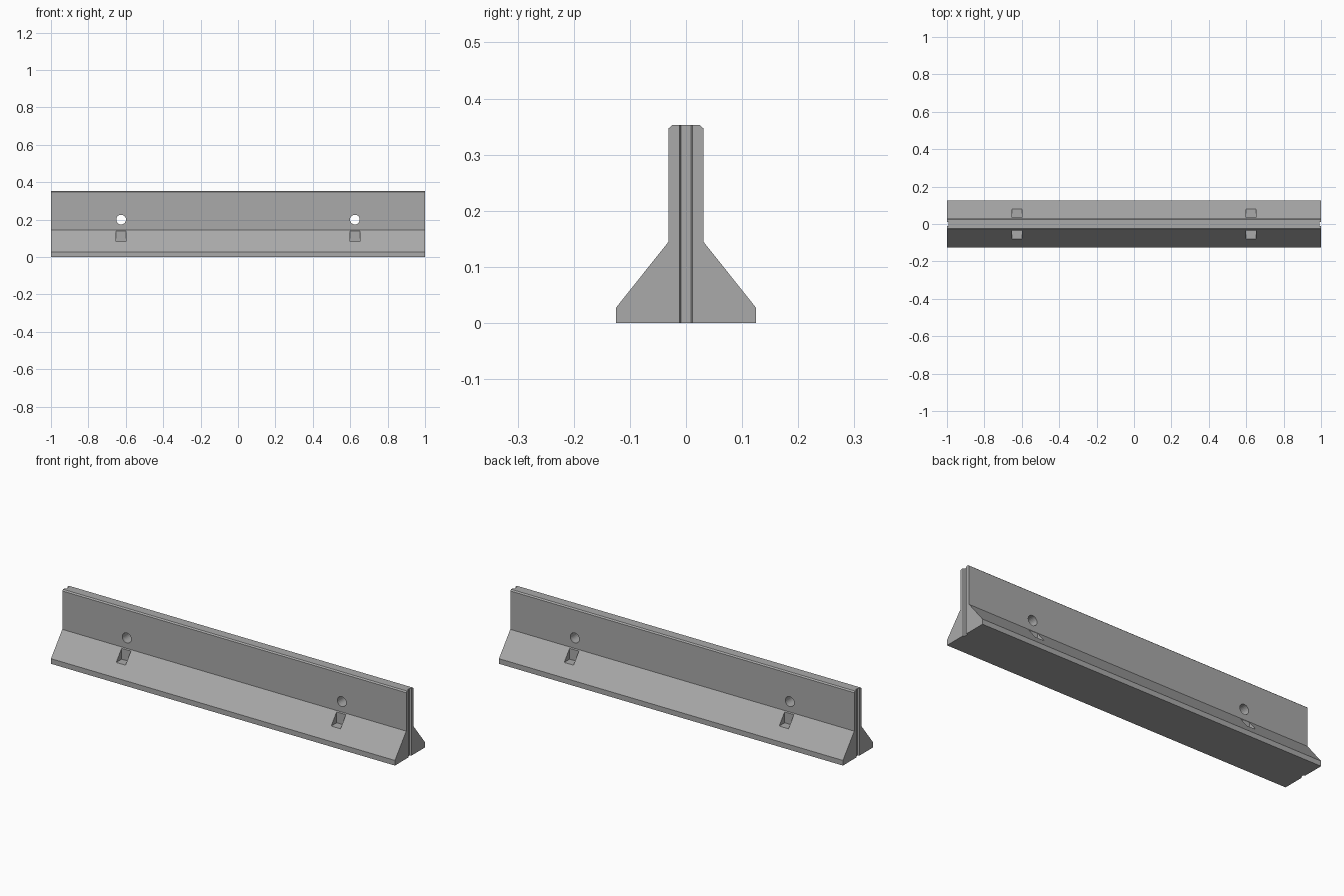
import bpy, bmesh, math

if "Cube" in bpy.data.objects:
    bpy.data.objects.remove(bpy.data.objects["Cube"])

grey = bpy.data.materials.new("concrete_grey")
grey.diffuse_color = (0.40, 0.40, 0.40, 1)
grey.use_nodes = True
grey.node_tree.nodes["Principled BSDF"].inputs["Base Color"].default_value = grey.diffuse_color


def extrude(name, pts, axis, a, b):
    """Extrude a closed 2D outline along x, y or z from a to b."""
    def place(p, t):
        v = list(p)
        v.insert("xyz".index(axis), t)
        return v
    bm = bmesh.new()
    lo = [bm.verts.new(place(p, a)) for p in pts]
    hi = [bm.verts.new(place(p, b)) for p in pts]
    bm.faces.new(lo)
    bm.faces.new(hi)
    n = len(pts)
    for i in range(n):
        j = (i + 1) % n
        bm.faces.new((lo[i], lo[j], hi[j], hi[i]))
    bmesh.ops.recalc_face_normals(bm, faces=bm.faces)
    me = bpy.data.meshes.new(name)
    bm.to_mesh(me)
    bm.free()
    me.materials.append(grey)
    ob = bpy.data.objects.new(name, me)
    bpy.context.collection.objects.link(ob)
    return ob


# Barrier body: wide foot, sloped skirt, thin wall with chamfered top
half = [(0.125, 0), (0.125, 0.027), (0.031, 0.145), (0.031, 0.347), (0.024, 0.353)]
body = extrude("barrier_body", half + [(-y, z) for y, z in reversed(half)], "x", -1, 1)

cutters = []
for s in (-1, 1):
    cx = 0.625 * s
    # Lifting hole through the wall
    ring = [(cx + 0.026 * math.cos(i * math.tau / 24), 0.2 + 0.026 * math.sin(i * math.tau / 24))
            for i in range(24)]
    cutters.append(extrude("lifting_hole_cutter", ring, "y", -0.2, 0.2))
    # Anchor pockets in both skirts
    for side in (-1, 1):
        box = [(cx - 0.027, 0.035 * side), (cx + 0.027, 0.035 * side),
               (cx + 0.027, 0.15 * side), (cx - 0.027, 0.15 * side)]
        cutters.append(extrude("anchor_pocket_cutter", box, "z", 0.083, 0.16))
    # Vertical joint groove in each end
    groove = [(s * 1.02, -0.012), (s * 1.0, -0.012), (s * 0.992, -0.009),
              (s * 0.992, 0.009), (s * 1.0, 0.012), (s * 1.02, 0.012)]
    cutters.append(extrude("joint_groove_cutter", groove, "z", -0.1, 0.5))

# Apply the cuts, then drop the cutters
for c in cutters:
    m = body.modifiers.new("cut", "BOOLEAN")
    m.operation = "DIFFERENCE"
    m.solver = "EXACT"
    m.object = c
    bpy.context.view_layer.objects.active = body
    bpy.ops.object.modifier_apply(modifier=m.name)
    bpy.data.objects.remove(c, do_unlink=True)
